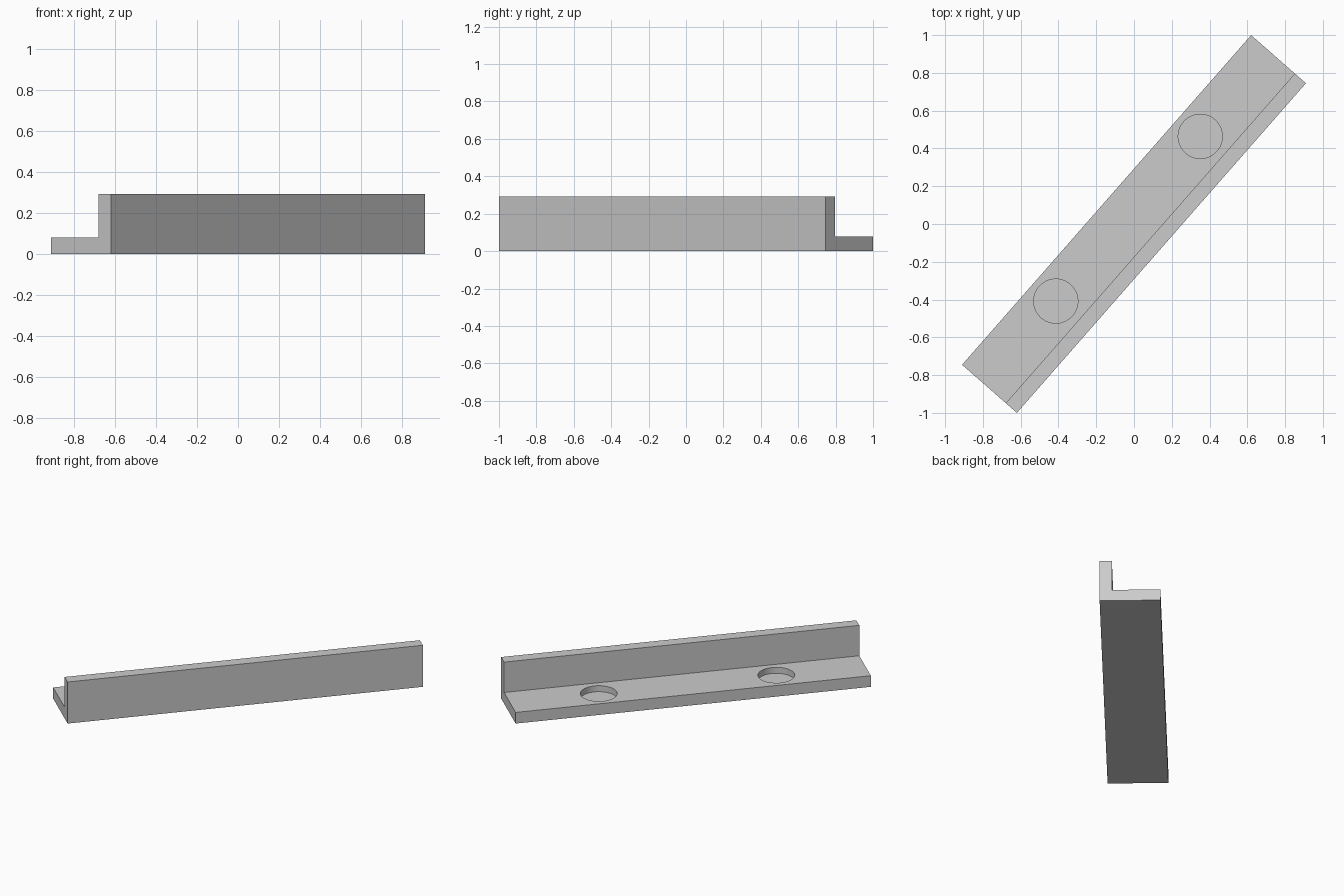
import bpy, bmesh
from math import radians
from mathutils import Matrix

cube = bpy.data.objects.get("Cube")
if cube:
    bpy.data.objects.remove(cube, do_unlink=True)

LENGTH, WIDTH, HEIGHT, THICK = 2.321, 0.386, 0.291, 0.078
HOLE_X, HOLE_Y, HOLE_R, HOLE_DEPTH = 0.58, 0.042, 0.117, 0.042
TURN = Matrix.Rotation(radians(48.75), 4, "Z")

grey = bpy.data.materials.new("light grey")
grey.use_nodes = True
colour = (0.6, 0.6, 0.6, 1)
grey.diffuse_color = colour
grey.node_tree.nodes["Principled BSDF"].inputs["Base Color"].default_value = colour


def add_object(name, bm):
    bmesh.ops.recalc_face_normals(bm, faces=bm.faces)
    bm.transform(TURN)
    mesh = bpy.data.meshes.new(name)
    bm.to_mesh(mesh)
    bm.free()
    mesh.materials.append(grey)
    obj = bpy.data.objects.new(name, mesh)
    bpy.context.collection.objects.link(obj)
    return obj


# L-shaped section extruded along the bar
front, back = -WIDTH / 2, WIDTH / 2
inner = front + THICK
profile = [(front, 0), (back, 0), (back, THICK), (inner, THICK),
           (inner, HEIGHT), (front, HEIGHT)]
bm = bmesh.new()
section = bm.faces.new([bm.verts.new((-LENGTH / 2, y, z)) for y, z in profile])
end = bmesh.ops.extrude_face_region(bm, geom=[section], use_keep_orig=True)
bmesh.ops.translate(bm, vec=(LENGTH, 0, 0),
                    verts=[v for v in end["geom"] if isinstance(v, bmesh.types.BMVert)])
bracket = add_object("angle_bracket", bm)

# Two blind round pockets in the base flange
bm = bmesh.new()
for side in (-1, 1):
    place = Matrix.Translation((side * HOLE_X, HOLE_Y, THICK))
    bmesh.ops.create_cone(bm, cap_ends=True, segments=64, radius1=HOLE_R,
                          radius2=HOLE_R, depth=2 * HOLE_DEPTH, matrix=place)
cutter = add_object("pocket_cutter", bm)
cutter.hide_render = True

cut = bracket.modifiers.new("pockets", "BOOLEAN")
cut.operation = "DIFFERENCE"
cut.solver = "EXACT"
cut.object = cutter
bpy.ops.object.select_all(action="DESELECT")
bpy.context.view_layer.objects.active = bracket
bracket.select_set(True)
bpy.ops.object.modifier_apply(modifier=cut.name)
bpy.data.objects.remove(cutter, do_unlink=True)
bpy.ops.object.shade_smooth_by_angle(angle=radians(30))
